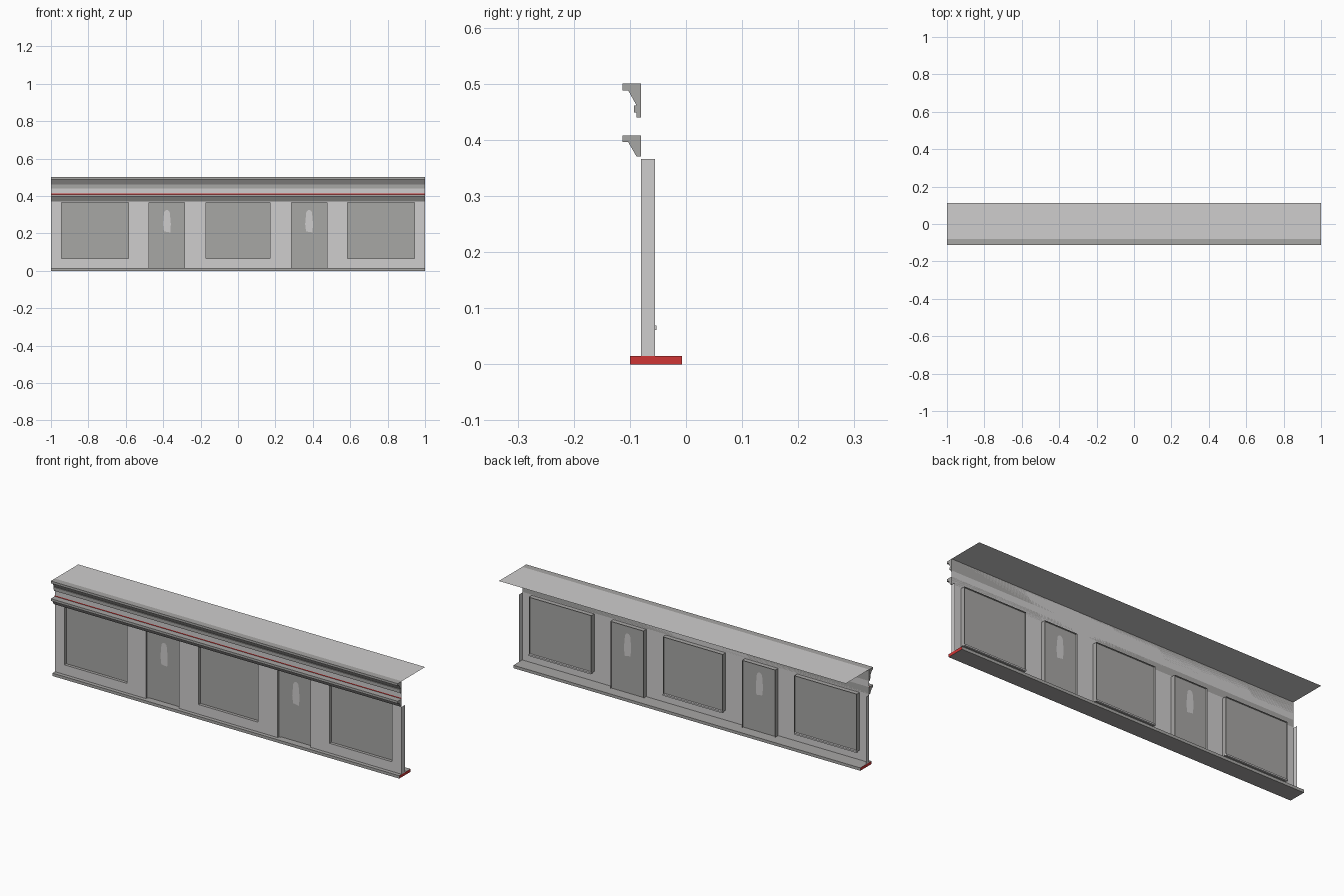
import bpy, bmesh, math

if "Cube" in bpy.data.objects:
    bpy.data.objects.remove(bpy.data.objects["Cube"])


def material(name, rgb):
    m = bpy.data.materials.new(name)
    m.diffuse_color = (*rgb, 1)
    m.use_nodes = True
    m.node_tree.nodes["Principled BSDF"].inputs["Base Color"].default_value = m.diffuse_color
    return m


LIGHT = material("light_grey", (0.62, 0.61, 0.61))
DARK = material("warm_mid_grey", (0.39, 0.385, 0.375))
RED = material("red", (0.62, 0.035, 0.035))


def finish(name, bm, *mats):
    me = bpy.data.meshes.new(name)
    bm.to_mesh(me)
    bm.free()
    for m in mats:
        me.materials.append(m)
    ob = bpy.data.objects.new(name, me)
    bpy.context.collection.objects.link(ob)
    return ob


def sheet(name, pts, mat):
    """Single flat face."""
    bm = bmesh.new()
    bm.faces.new([bm.verts.new(p) for p in pts])
    return finish(name, bm, mat)


def front_sheet(name, x0, x1, z0, z1, y, mat):
    return sheet(name, [(x0, y, z0), (x1, y, z0), (x1, y, z1), (x0, y, z1)], mat)


def extrude_x(name, profile, mat, end_mat=None):
    """Sweep a (y, z) profile along the full width; ends may differ in colour."""
    bm = bmesh.new()
    f = bm.faces.new([bm.verts.new((-1, y, z)) for y, z in profile])
    r = bmesh.ops.extrude_face_region(bm, geom=[f], use_keep_orig=True)
    bmesh.ops.translate(bm, vec=(2, 0, 0),
                        verts=[v for v in r["geom"] if isinstance(v, bmesh.types.BMVert)])
    bmesh.ops.recalc_face_normals(bm, faces=bm.faces)
    if end_mat:
        for f in bm.faces:
            if abs(f.normal.x) > 0.9:
                f.material_index = 1
    return finish(name, bm, mat, *([end_mat] if end_mat else []))


FRONT, BACK, PANE = -0.08, -0.055, -0.064
FLOOR, SILL, HEAD = 0.015, 0.065, 0.366

# Base slab with red ends
extrude_x("base_slab", [(-0.1, 0), (-0.007, 0), (-0.007, FLOOR), (-0.1, FLOOR)], DARK, RED)

# Cornices
extrude_x("upper_cornice", [
    (-0.08, 0.5), (-0.113, 0.5), (-0.113, 0.488), (-0.103, 0.488), (-0.088, 0.461),
    (-0.093, 0.461), (-0.093, 0.449), (-0.088, 0.449), (-0.088, 0.44), (-0.08, 0.44)], DARK)
extrude_x("lower_cornice", [
    (-0.08, 0.408), (-0.113, 0.408), (-0.113, 0.396), (-0.103, 0.396),
    (-0.088, 0.37), (-0.08, 0.37)], DARK)

# Sign band, red line above the lower cornice, and roof
front_sheet("fascia", -1, 1, HEAD, 0.5, FRONT, LIGHT)
front_sheet("red_line", -1, 1, 0.408, 0.413, FRONT - 0.001, RED)
sheet("roof", [(-1, -0.08, 0.5), (1, -0.08, 0.5), (1, 0.113, 0.5), (-1, 0.113, 0.5)], LIGHT)

# Openings: (left, right, bottom, kind)
bays = [(-0.945, -0.585, SILL, "window"), (-0.475, -0.285, FLOOR, "door"),
        (-0.172, 0.172, SILL, "window"), (0.285, 0.475, FLOOR, "door"),
        (0.585, 0.945, SILL, "window")]


def reveal(name, x0, x1, z0):
    """Open-ended liner around an opening, running back from the wall skin."""
    loop = [(x0, z0), (x1, z0), (x1, HEAD), (x0, HEAD)]
    bm = bmesh.new()
    a = [bm.verts.new((x, FRONT, z)) for x, z in loop]
    b = [bm.verts.new((x, BACK, z)) for x, z in loop]
    for i in range(4):
        j = (i + 1) % 4
        bm.faces.new((a[i], b[i], b[j], a[j]))
    return finish(name, bm, DARK)


left = -1.0
for i, (x0, x1, z0, kind) in enumerate(bays):
    # Pilaster before each opening
    front_sheet(f"pilaster_{i}", left, x0, FLOOR, HEAD, FRONT, LIGHT)
    left = x1
    reveal(f"{kind}_reveal_{i}", x0, x1, z0)
    front_sheet(f"{kind}_pane_{i}", x0, x1, z0, HEAD, PANE, DARK)
    if kind == "window":
        # Low wall under the window and its back ledge
        front_sheet(f"stall_riser_{i}", x0, x1, FLOOR, z0, FRONT, LIGHT)
        bm = bmesh.new()
        bmesh.ops.create_cube(bm, size=1)
        bmesh.ops.scale(bm, vec=(x1 - x0, 0.011, 0.008), verts=bm.verts)
        bmesh.ops.translate(bm, vec=((x0 + x1) / 2, -0.0585, z0), verts=bm.verts)
        finish(f"window_ledge_{i}", bm, LIGHT)
    else:
        # Slim door stiles in front of the pane
        for s, xa in (("left", x0), ("right", x1 - 0.01)):
            front_sheet(f"door_stile_{s}_{i}", xa, xa + 0.01, z0, HEAD, PANE - 0.005, DARK)
        # Pale hanging plaque, rounded at the top and tapered below
        cx = (x0 + x1) / 2
        outline = [(0.016 * math.cos(a), 0.305 + 0.02 * math.sin(a))
                   for a in [math.pi * k / 8 for k in range(9)]]
        outline = [(0.018, 0.205), (0.021, 0.25)] + outline + [(-0.021, 0.25), (-0.016, 0.21)]
        for s, dy in (("front", -0.002), ("back", 0.002)):
            sheet(f"door_plaque_{s}_{i}", [(cx + x, PANE + dy, z) for x, z in outline], LIGHT)
front_sheet("pilaster_end", left, 1, FLOOR, HEAD, FRONT, LIGHT)

# End returns of the wall
for s, x in (("left", -1), ("right", 1)):
    sheet(f"end_return_{s}", [(x, FRONT, FLOOR), (x, BACK, FLOOR), (x, BACK, HEAD),
                              (x, FRONT, HEAD)], LIGHT)
